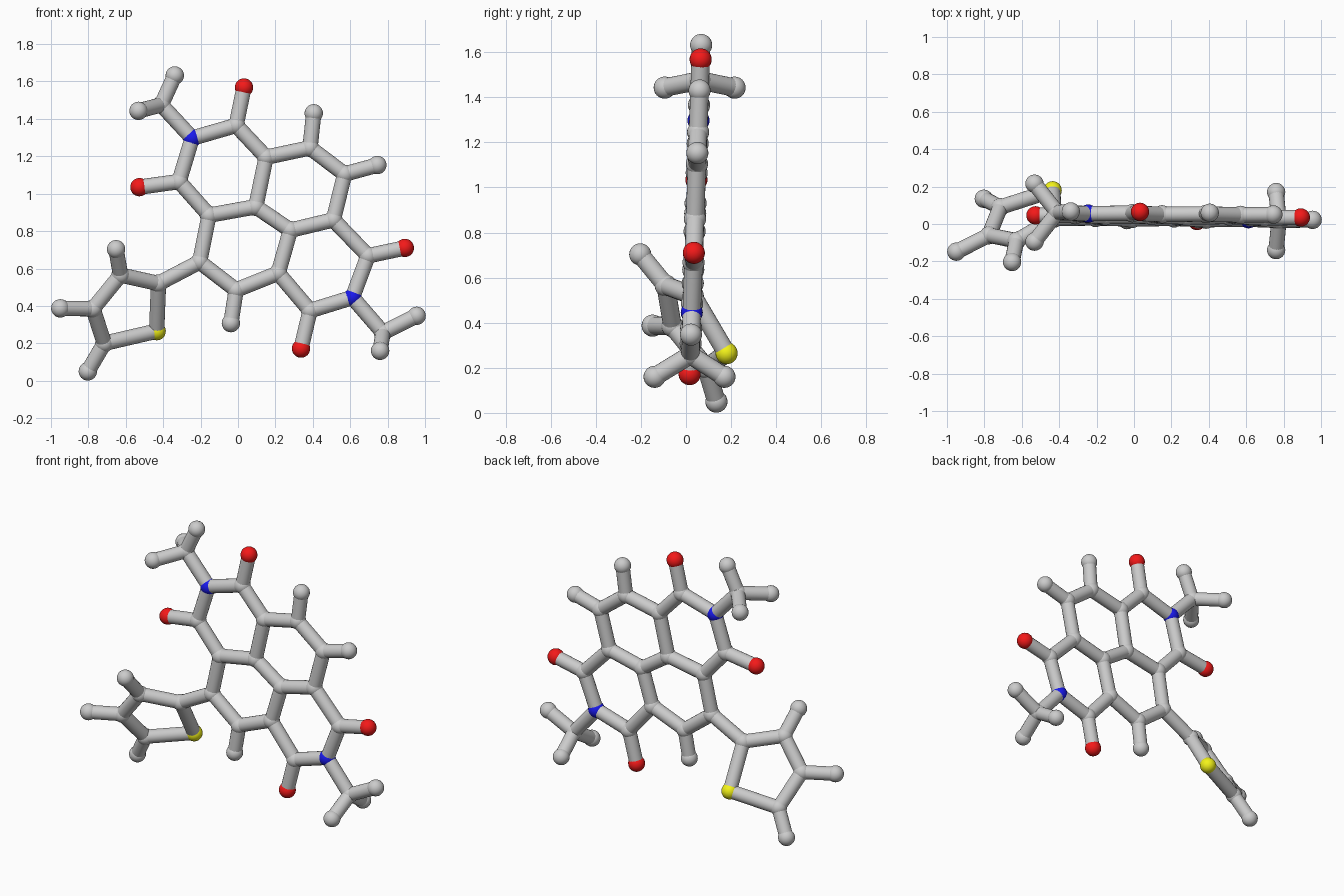
import bpy, bmesh
from mathutils import Vector, Matrix

if "Cube" in bpy.data.objects:
    bpy.data.objects.remove(bpy.data.objects["Cube"])

ATOM_R, BOND_R, BOND_REACH = 0.049, 0.041, 0.34


def tilt(z):
    """The flat core leans back very slightly as it rises."""
    return 0.01 + 0.035 * z


# Atoms in the flat core, as (x, z)
flat = {
    "carbon": [(-0.155, 0.885), (0.095, 0.93), (0.15, 1.195), (0.385, 1.245),
               (0.57, 1.105), (0.51, 0.86), (0.28, 0.805), (0.215, 0.575),
               (-0.01, 0.485), (-0.205, 0.635),                    # fused rings
               (-0.01, 1.365), (-0.315, 1.065), (0.695, 0.668), (0.385, 0.375),
               (-0.41, 1.475), (0.775, 0.257)],                    # imides, methyls
    "nitrogen": [(-0.245, 1.297), (0.612, 0.445)],
    "oxygen": [(0.032, 1.568), (-0.527, 1.035), (0.892, 0.71), (0.337, 0.172)],
    "hydrogen": [(0.405, 1.43), (0.745, 1.153), (-0.038, 0.308),
                 (-0.338, 1.632), (0.955, 0.347)],
}
atoms = [(kind, Vector((x, tilt(z), z))) for kind, pts in flat.items() for x, z in pts]

# Methyl hydrogens straddling the plane
for x, z in [(-0.532, 1.443), (0.76, 0.16)]:
    for side in (-1, 1):
        atoms.append(("hydrogen", Vector((x, tilt(z) + side * 0.155, z))))

# Twisted five-membered ring with its sulfur, as (x, y, z)
twisted = {
    "carbon": [(-0.425, 0.03, 0.52), (-0.628, -0.09, 0.565),
               (-0.775, -0.06, 0.385), (-0.715, 0.09, 0.2)],
    "sulfur": [(-0.435, 0.18, 0.265)],
    "hydrogen": [(-0.652, -0.203, 0.703), (-0.95, -0.148, 0.387), (-0.803, 0.135, 0.05)],
}
atoms += [(kind, Vector(p)) for kind, pts in twisted.items() for p in pts]


def finish(bm, name, colour=None):
    mesh = bpy.data.meshes.new(name)
    bm.to_mesh(mesh)
    bm.free()
    if colour:
        mat = bpy.data.materials.new(name + "_colour")
        mat.diffuse_color = colour
        mat.use_nodes = True
        mat.node_tree.nodes["Principled BSDF"].inputs["Base Color"].default_value = mat.diffuse_color
        mesh.materials.append(mat)
    obj = bpy.data.objects.new(name, mesh)
    bpy.context.collection.objects.link(obj)
    bpy.ops.object.select_all(action="DESELECT")
    obj.select_set(True)
    bpy.context.view_layer.objects.active = obj
    bpy.ops.object.shade_smooth_by_angle()


# Atom balls, one object per element
colours = {"carbon": None, "hydrogen": None, "nitrogen": (0.01, 0.01, 0.85, 1),
           "oxygen": (0.9, 0.01, 0.01, 1), "sulfur": (0.9, 0.9, 0.01, 1)}
for kind, colour in colours.items():
    bm = bmesh.new()
    for k, p in atoms:
        if k == kind:
            bmesh.ops.create_uvsphere(bm, u_segments=24, v_segments=16, radius=ATOM_R,
                                      matrix=Matrix.Translation(p))
    finish(bm, kind + "_atoms", colour)

# Bond rods between every pair of close neighbours
bm = bmesh.new()
for i, (ka, a) in enumerate(atoms):
    for kb, b in atoms[i + 1:]:
        d = b - a
        if d.length > BOND_REACH or ka == kb == "hydrogen":
            continue
        turn = d.to_track_quat("Z", "Y").to_matrix().to_4x4()
        bmesh.ops.create_cone(bm, cap_ends=True, segments=20, radius1=BOND_R,
                              radius2=BOND_R, depth=d.length,
                              matrix=Matrix.Translation((a + b) / 2) @ turn)
finish(bm, "bond_rods")
